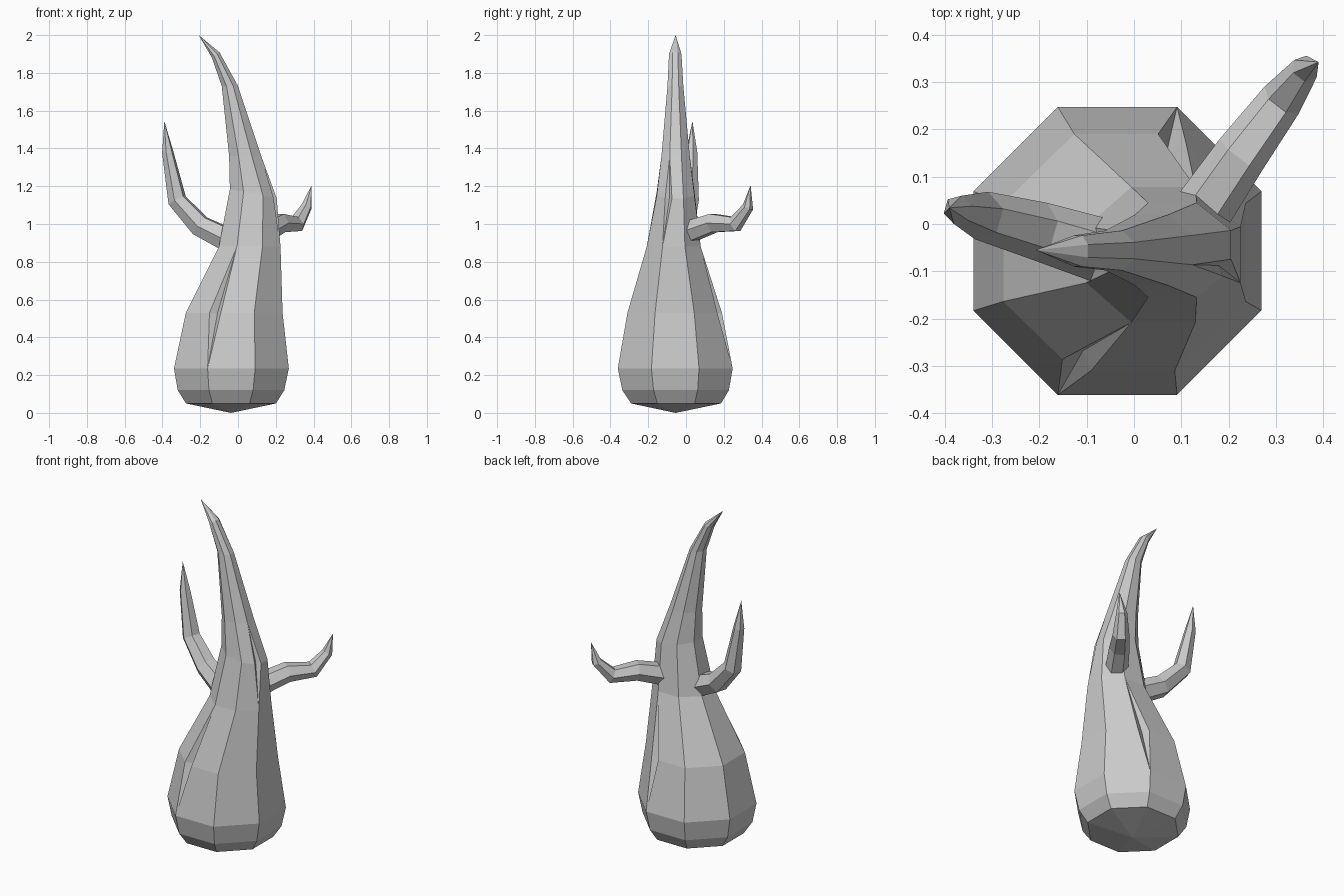
import bpy, bmesh, math
from mathutils import Vector

if "Cube" in bpy.data.objects:
    bpy.data.objects.remove(bpy.data.objects["Cube"])


def finish(name, bm):
    bmesh.ops.remove_doubles(bm, verts=bm.verts, dist=0.0005)
    bmesh.ops.recalc_face_normals(bm, faces=bm.faces)
    mesh = bpy.data.meshes.new(name)
    bm.to_mesh(mesh)
    bm.free()
    bpy.context.collection.objects.link(bpy.data.objects.new(name, mesh))


def loft(name, start, rings, tip):
    """Skin a list of point rings, closed by a point at each end."""
    bm = bmesh.new()
    n = len(rings[0])
    rows = [[bm.verts.new(p) for p in ring] for ring in rings]
    ends = bm.verts.new(start), bm.verts.new(tip)
    for i in range(n):
        j = (i + 1) % n
        bm.faces.new((ends[0], rows[0][j], rows[0][i]))
        bm.faces.new((ends[1], rows[-1][i], rows[-1][j]))
        for lo, hi in zip(rows, rows[1:]):
            bm.faces.new((lo[i], lo[j], hi[j], hi[i]))
    finish(name, bm)


# Trunk: eight-sided rings (z, centre x, centre y, half width, half depth, tilt)
sections = [
    (0.05, -0.037, -0.053, 0.238, 0.238, 0),
    (0.12, -0.037, -0.055, 0.282, 0.282, 0),
    (0.235, -0.035, -0.057, 0.304, 0.304, 0),
    (0.53, -0.02, -0.06, 0.256, 0.25, 0),
    (0.88, 0.062, -0.065, 0.163, 0.143, 0),
    (1.16, 0.081, -0.055, 0.124, 0.1, -0.2),
    (1.36, 0.038, -0.055, 0.085, 0.075, 0),
    (1.73, -0.043, -0.056, 0.043, 0.042, 0),
    (1.895, -0.118, -0.057, 0.021, 0.033, 0.6),
]
# Bark splits open at one ring of a corner and close at the rings either side
splits = {(3, 5): 0.035, (3, 1): 0.035, (5, 7): 0.022}


def trunk_ring(index):
    z, cx, cy, hx, hy, tilt = sections[index]
    k = 1 / math.cos(math.pi / 8)
    corners = []
    for c in range(8):
        a = math.pi / 8 + c * math.pi / 4
        dx = hx * k * math.cos(a)
        corners.append(Vector((cx + dx, cy + hy * k * math.sin(a), z + tilt * dx)))
    centre = Vector((cx, cy, z))
    ring = []
    for c, p in enumerate(corners):
        w = splits.get((index, c), 0)
        ring += [p + (corners[c - 1] - p).normalized() * w,
                 p + (centre - p).normalized() * w * 1.3,
                 p + (corners[(c + 1) % 8] - p).normalized() * w]
    return ring


loft("trunk", (-0.037, -0.055, 0), [trunk_ring(i) for i in range(len(sections))],
     (-0.208, -0.055, 2.0))


# Branches: tapered six-sided tubes along bent paths
def branch(name, path, radii, sides=6):
    pts = [Vector(p) for p in path]
    side = (pts[-1] - pts[0]).cross(Vector((0, 0, 1))).normalized()
    rings = []
    for i, r in enumerate(radii):
        before = (pts[i] - pts[max(i - 1, 0)]).normalized()
        after = (pts[i + 1] - pts[i]).normalized()
        up = side.cross(before + after).normalized()
        rings.append([pts[i] + r * (side * math.cos(t) + up * math.sin(t))
                      for t in (math.tau * s / sides for s in range(sides))])
    loft(name, pts[0], rings, pts[-1])


branch("left_branch",
       [(-0.04, -0.065, 0.91), (-0.2, -0.015, 0.99), (-0.322, 0.018, 1.125),
        (-0.372, 0.03, 1.38), (-0.39, 0.034, 1.545)],
       [0.07, 0.062, 0.052, 0.031])
branch("right_branch",
       [(0.14, 0.02, 0.96), (0.225, 0.145, 1.005), (0.312, 0.262, 1.0),
        (0.362, 0.328, 1.09), (0.39, 0.342, 1.205)],
       [0.063, 0.056, 0.046, 0.03])
